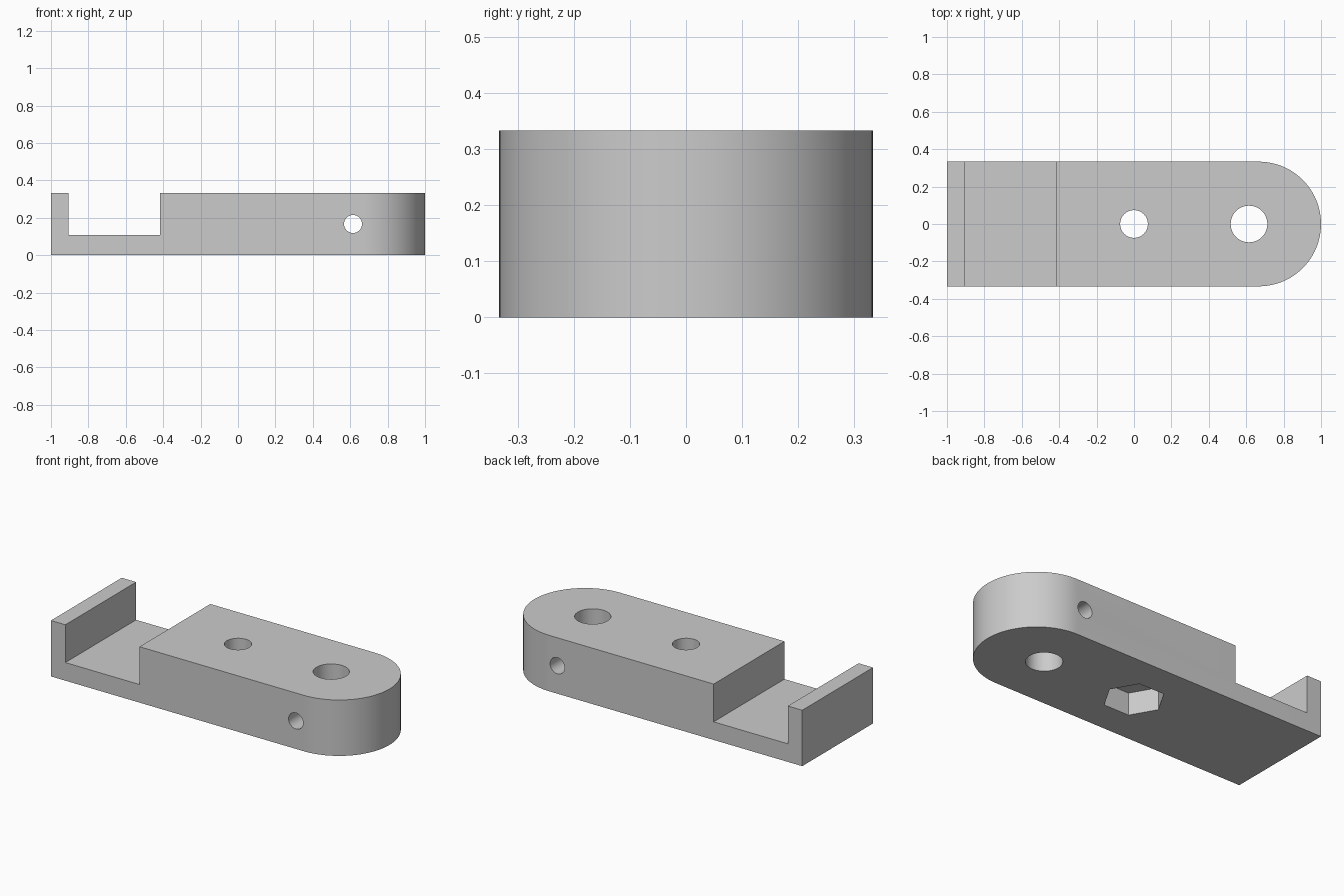
import bpy
import bmesh
from math import pi, sin, cos, radians
from mathutils import Matrix

old = bpy.data.objects.get("Cube")
if old:
    bpy.data.objects.remove(old, do_unlink=True)

HALF = 1 / 3          # half width, end radius
HEIGHT = 1 / 3
PIN_X = 0.615

grey = bpy.data.materials.new("plain grey")
grey.use_nodes = True
colour = (0.6, 0.6, 0.6, 1)
grey.diffuse_color = colour
grey.node_tree.nodes["Principled BSDF"].inputs["Base Color"].default_value = colour


def make_object(name, bm):
    mesh = bpy.data.meshes.new(name)
    bmesh.ops.recalc_face_normals(bm, faces=bm.faces)
    bm.to_mesh(mesh)
    bm.free()
    mesh.materials.append(grey)
    obj = bpy.data.objects.new(name, mesh)
    bpy.context.collection.objects.link(obj)
    return obj


def prism(name, outline, z0, z1):
    bm = bmesh.new()
    base = bm.faces.new([bm.verts.new((x, y, z0)) for x, y in outline])
    top = bmesh.ops.extrude_face_region(bm, geom=[base])["geom"]
    verts = [v for v in top if isinstance(v, bmesh.types.BMVert)]
    bmesh.ops.translate(bm, verts=verts, vec=(0, 0, z1 - z0))
    return make_object(name, bm)


def circle(x, y, r, n):
    return [(x + r * cos(2 * pi * i / n), y + r * sin(2 * pi * i / n)) for i in range(n)]


# Bar with one square end and one rounded end
arc_x = 1 - HALF
steps = 48
outline = [(-1, HALF), (-1, -HALF)]
for i in range(steps + 1):
    a = -pi / 2 + pi * i / steps
    outline.append((arc_x + HALF * cos(a), HALF * sin(a)))
body = prism("clamp_body", outline, 0, HEIGHT)

# Cutters: slot, bolt hole, pin hole, nut pocket, cross hole
slot = [(-0.905, -0.5), (-0.416, -0.5), (-0.416, 0.5), (-0.905, 0.5)]
cross = prism("cross_hole_cutter", circle(0, 0, 0.048, 32), -0.5, 0.5)
cross.data.transform(Matrix.Translation((PIN_X, 0, HEIGHT / 2)) @ Matrix.Rotation(radians(90), 4, "X"))
cutters = [
    prism("slot_cutter", slot, 0.108, 0.5),
    prism("bolt_hole_cutter", circle(0, 0, 0.074, 48), -0.1, 0.5),
    prism("pin_hole_cutter", circle(PIN_X, 0, 0.098, 48), -0.1, 0.5),
    prism("nut_pocket_cutter", circle(0, 0, 0.166, 6), -0.1, 0.133),
    cross,
]

bpy.context.view_layer.objects.active = body
body.select_set(True)
for cutter in cutters:
    cutter.hide_render = True
    mod = body.modifiers.new(cutter.name, "BOOLEAN")
    mod.operation = "DIFFERENCE"
    mod.solver = "EXACT"
    mod.object = cutter
    bpy.ops.object.modifier_apply(modifier=mod.name)
    bpy.data.objects.remove(cutter, do_unlink=True)

bpy.ops.object.shade_smooth_by_angle(angle=radians(30))
